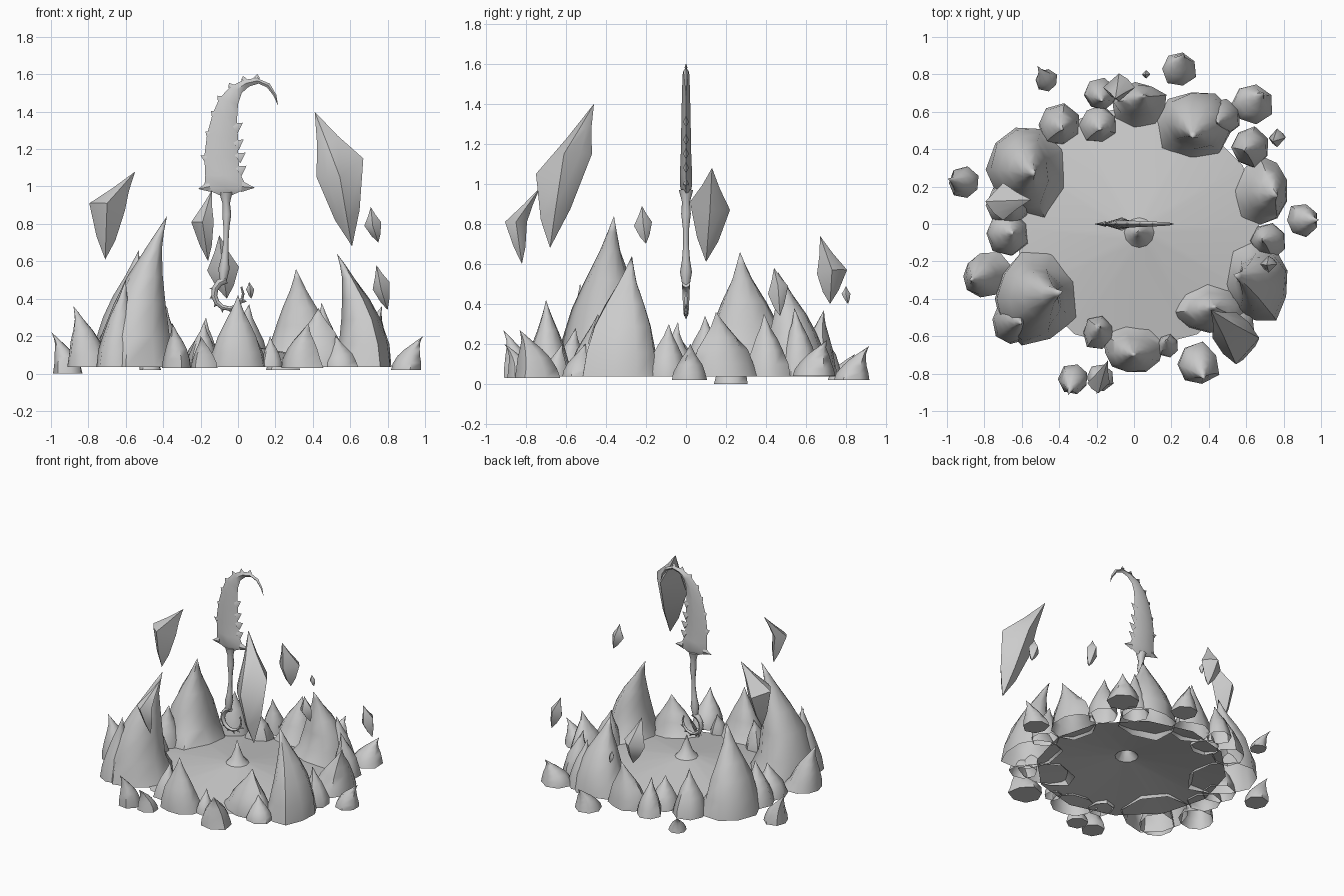
import bpy, bmesh, math, random
from mathutils import Vector

random.seed(4)
cube = bpy.data.objects.get("Cube")
if cube:
    bpy.data.objects.remove(cube)

stone = bpy.data.materials.new("stone_grey")
stone.use_nodes = True
GREY = (0.6, 0.6, 0.6, 1)
stone.diffuse_color = GREY
stone.node_tree.nodes["Principled BSDF"].inputs["Base Color"].default_value = GREY


def finish(bm, name, angle=45, recalc=True):
    """Turn a bmesh into a shaded object."""
    if recalc:
        bmesh.ops.recalc_face_normals(bm, faces=bm.faces)
    mesh = bpy.data.meshes.new(name)
    bm.to_mesh(mesh)
    bm.free()
    mesh.materials.append(stone)
    obj = bpy.data.objects.new(name, mesh)
    bpy.context.collection.objects.link(obj)
    bpy.ops.object.select_all(action='DESELECT')
    obj.select_set(True)
    bpy.context.view_layer.objects.active = obj
    bpy.ops.object.shade_smooth_by_angle(angle=math.radians(angle))


def loft(bm, rings, cap_start=True, tip=None, root=None):
    """Skin a list of point rings; each end is a cap or a point."""
    rows = [[bm.verts.new(p) for p in ring] for ring in rings]
    n = len(rows[0])
    for a, b in zip(rows, rows[1:]):
        for i in range(n):
            j = (i + 1) % n
            bm.faces.new((a[i], a[j], b[j], b[i]))
    if cap_start:
        bm.faces.new(rows[0][::-1])
    if tip is None:
        bm.faces.new(rows[-1])
    for row, point in ((rows[-1], tip), (rows[0][::-1], root)):
        if point is not None:
            end = bm.verts.new(point)
            for i in range(n):
                bm.faces.new((row[i], row[(i + 1) % n], end))


def rock(name, x, y, rx, ry, ax, ay, height, base=0.036, sides=9, flare=0.0, closed=False):
    """Horn of stone with a bulging body, a hooked tip and a foot flared inward."""
    bm = bmesh.new()
    start, apex = Vector((x, y, base)), Vector((ax, ay, height))
    inward = math.atan2(-y, -x)
    wobble = [random.uniform(0.9, 1.07) for _ in range(sides)]
    rings = []
    for t, r in ((0, 1), (0.2, 0.92), (0.42, 0.72), (0.6, 0.49), (0.78, 0.23), (0.9, 0.1)):
        c = start.lerp(apex, t ** 2.1)
        c.z = base + (height - base) * t
        ring = []
        for i, w in enumerate(wobble):
            a = math.tau * (i + 0.5) / sides
            s = r * w * random.uniform(0.95, 1.05)
            if t == 0:
                s *= 1 + flare * max(0, math.cos(a - inward))
            ring.append(c + Vector((rx * s * math.cos(a), ry * s * math.sin(a), 0)))
        rings.append(ring)
    loft(bm, rings, cap_start=closed, tip=apex)
    finish(bm, name, 55)


def shard(name, top, bottom, mid, rx, ry, tilt=0.0):
    """Floating splinter: pinched above its waist, fuller below it."""
    bm = bmesh.new()
    top, bottom, mid = Vector(top), Vector(bottom), Vector(mid)
    rings = []
    for end, t, s in ((bottom, 0.6, 0.53), (mid, 0, 1), (top, 0.5, 0.44)):
        c = mid.lerp(end, t)
        rings.append([c + Vector((rx * s * dx, ry * s * dy, tilt * s * (dx + dy)))
                      for dx, dy in ((1, 0), (0.55, 0.6), (0, 1), (-1, 0), (-0.55, -0.6), (0, -1))])
    loft(bm, rings, cap_start=False, tip=top, root=bottom)
    finish(bm, name, 50)


def tube(bm, path, sides=8):
    """Tube along (x, z, radius) points in the plane y = 0."""
    rings = []
    for k, (x, z, r) in enumerate(path):
        a, b = path[max(k - 1, 0)], path[min(k + 1, len(path) - 1)]
        d = Vector((b[0] - a[0], b[1] - a[1])).normalized()
        angles = [math.tau * i / sides for i in range(sides)]
        rings.append([(x - d.y * r * math.cos(t), r * math.sin(t), z + d.x * r * math.cos(t))
                      for t in angles])
    loft(bm, rings)


def spike(bm, x, z, angle, length, width, depth=0.008):
    """Small flat thorn pointing along an angle in the plane y = 0."""
    d, s = Vector((math.cos(angle), 0, math.sin(angle))), Vector((-math.sin(angle), 0, math.cos(angle)))
    p, side = Vector((x, 0, z)), Vector((0, depth, 0))
    loft(bm, [[p + s * width, p + side, p - s * width, p - side]], tip=p + d * length)


# Crater floor: shallow cone rising to a small central spike
bm = bmesh.new()
floor = [[(r * math.cos(a) + 0.03 * (1 - r), r * math.sin(a) - 0.05 * (1 - r), z)
          for a in [math.tau * i / 12 for i in range(12)]]
         for r, z in ((0.66, 0.04), (0.08, 0.14), (0.045, 0.18), (0.018, 0.25))]
loft(bm, floor, cap_start=False, tip=(0.02, -0.04, 0.31))
finish(bm, "crater_floor", 30, recalc=False)

# Large horns of the ring: centre, half widths, tip, height
big_rocks = [
    (-0.56, -0.4, 0.21, 0.23, -0.38, -0.36, 0.84),
    (-0.64, -0.51, 0.12, 0.13, -0.6, -0.53, 0.5),
    (0.68, -0.32, 0.15, 0.21, 0.53, -0.27, 0.64),
    (-0.6, 0.29, 0.19, 0.23, -0.53, 0.27, 0.66),
    (0.34, 0.55, 0.19, 0.17, 0.31, 0.46, 0.56),
    (-0.01, -0.69, 0.15, 0.12, 0.0, -0.7, 0.42),
    (0.03, 0.65, 0.14, 0.11, 0.06, 0.69, 0.37),
    (-0.8, -0.28, 0.12, 0.11, -0.88, -0.3, 0.36),
    (0.7, 0.18, 0.13, 0.17, 0.77, 0.15, 0.36),
    (0.43, -0.47, 0.18, 0.13, 0.43, -0.44, 0.35),
]
for i, r in enumerate(big_rocks):
    rock(f"large_rock_{i + 1}", *r, flare=0.4)

# Smaller horns filling the ring, bent a little toward the middle
small_rocks = [
    (-0.19, -0.58, 0.09, 0.28), (0.18, -0.65, 0.065, 0.2), (-0.4, 0.53, 0.12, 0.36),
    (-0.19, 0.53, 0.1, 0.26), (-0.18, 0.69, 0.085, 0.3), (0.62, 0.41, 0.11, 0.35),
    (0.72, -0.09, 0.1, 0.3), (-0.68, 0.1, 0.12, 0.34), (-0.68, -0.05, 0.12, 0.27),
    (0.55, -0.53, 0.1, 0.2), (0.47, 0.57, 0.1, 0.38),
]
for i, (x, y, r, h) in enumerate(small_rocks):
    rock(f"small_rock_{i + 1}", x, y, r, r, x * 0.95, y * 0.95, h, sides=7)

# Loose stones outside the ring, tips hooked outward
outer_rocks = [
    (0.24, 0.83, 0.095, 0.19, 0.02), (0.63, 0.64, 0.11, 0.22, 0.04),
    (0.9, 0.02, 0.09, 0.2, 0.02), (-0.91, 0.22, 0.085, 0.22, 0.0),
    (-0.47, 0.77, 0.06, 0.15, 0.02), (-0.32, -0.83, 0.085, 0.27, 0.03),
    (-0.18, -0.82, 0.07, 0.2, 0.03), (0.34, -0.75, 0.115, 0.27, 0.03),
]
for i, (x, y, r, h, z) in enumerate(outer_rocks):
    k = 1 + 0.09 / math.hypot(x, y)
    rock(f"outer_rock_{i + 1}", x, y, r, r, x * k, y * k, h, z, 7, closed=True)

# Floating shards
shards = [
    ((0.41, -0.46, 1.4), (0.61, -0.68, 0.68), (0.545, -0.61, 1.1), 0.125, 0.14, 0.05),
    ((-0.55, 0.13, 1.08), (-0.71, 0.1, 0.61), (-0.7, 0.12, 0.89), 0.095, 0.1, -0.02),
    ((-0.14, -0.73, 0.98), (-0.16, -0.82, 0.6), (-0.19, -0.85, 0.81), 0.06, 0.055, 0.0),
    ((0.71, -0.22, 0.89), (0.75, -0.2, 0.7), (0.72, -0.215, 0.8), 0.045, 0.045, 0.01),
    ((-0.1, 0.67, 0.74), (-0.06, 0.72, 0.4), (-0.08, 0.73, 0.56), 0.085, 0.075, 0.01),
    ((0.06, 0.8, 0.49), (0.07, 0.81, 0.4), (0.065, 0.8, 0.45), 0.022, 0.022, 0.0),
    ((0.74, 0.44, 0.58), (0.8, 0.47, 0.34), (0.765, 0.46, 0.47), 0.045, 0.05, 0.02),
]
for i, s in enumerate(shards):
    shard(f"floating_shard_{i + 1}", *s)

# Hooked blade: outer edge, inner edge and thickness, from guard to tip
blade = [
    (-0.09, 0.95, -0.04, 0.95, 0.02), (-0.18, 0.99, 0.05, 0.99, 0.03),
    (-0.175, 1.06, 0.015, 1.06, 0.03), (-0.18, 1.16, 0.0, 1.15, 0.026),
    (-0.165, 1.28, 0.0, 1.25, 0.024), (-0.135, 1.39, -0.005, 1.36, 0.022),
    (-0.1, 1.47, 0.0, 1.44, 0.02), (-0.04, 1.535, 0.02, 1.5, 0.018),
    (0.03, 1.57, 0.06, 1.535, 0.016), (0.1, 1.58, 0.11, 1.55, 0.013),
    (0.17, 1.55, 0.155, 1.53, 0.01), (0.205, 1.49, 0.19, 1.485, 0.006),
]
bm = bmesh.new()
loft(bm, [[(ox, 0, oz), ((ox + ix) / 2, t, (oz + iz) / 2), (ix, 0, iz),
           ((ox + ix) / 2, -t, (oz + iz) / 2)] for ox, oz, ix, iz, t in blade],
     tip=(0.215, 0, 1.43))
# Thorns along the back, teeth along the inner edge, and guard points
for ox, oz, ix, iz, t in blade[4:10]:
    out = math.atan2(oz - iz, ox - ix)
    spike(bm, ox * 0.95 + ix * 0.05, oz, out - 0.5, 0.022, 0.018)
for x, z in ((0, 1.08), (-0.005, 1.15), (-0.015, 1.22), (-0.02, 1.31)):
    spike(bm, x, z, 0.6, 0.055, 0.032, 0.014)
spike(bm, -0.15, 1.0, math.pi + 0.2, 0.065, 0.03, 0.015)
spike(bm, 0.02, 1.0, -0.1, 0.07, 0.03, 0.015)
spike(bm, -0.17, 1.15, math.pi - 0.5, 0.035, 0.02)
finish(bm, "hooked_blade", 50)

# Knobbly handle
bm = bmesh.new()
tube(bm, [(-0.065, 0.97, 0.036), (-0.063, 0.91, 0.02), (-0.06, 0.85, 0.024), (-0.062, 0.78, 0.016),
          (-0.065, 0.7, 0.014), (-0.07, 0.62, 0.02), (-0.075, 0.56, 0.03), (-0.08, 0.49, 0.018)])
finish(bm, "handle")

# Open claw ring with thorns at the foot of the handle
bm = bmesh.new()
CX, CZ, R = -0.05, 0.425, 0.078
arc = [math.radians(100 + 29 * i) for i in range(11)]
tube(bm, [(CX + R * math.cos(a), CZ + R * math.sin(a), 0.021 - 0.0016 * i)
          for i, a in enumerate(arc)])
for a in arc[2:9]:
    spike(bm, CX + R * math.cos(a), CZ + R * math.sin(a), a + 0.4, 0.03, 0.014, 0.01)
finish(bm, "claw_ring")
